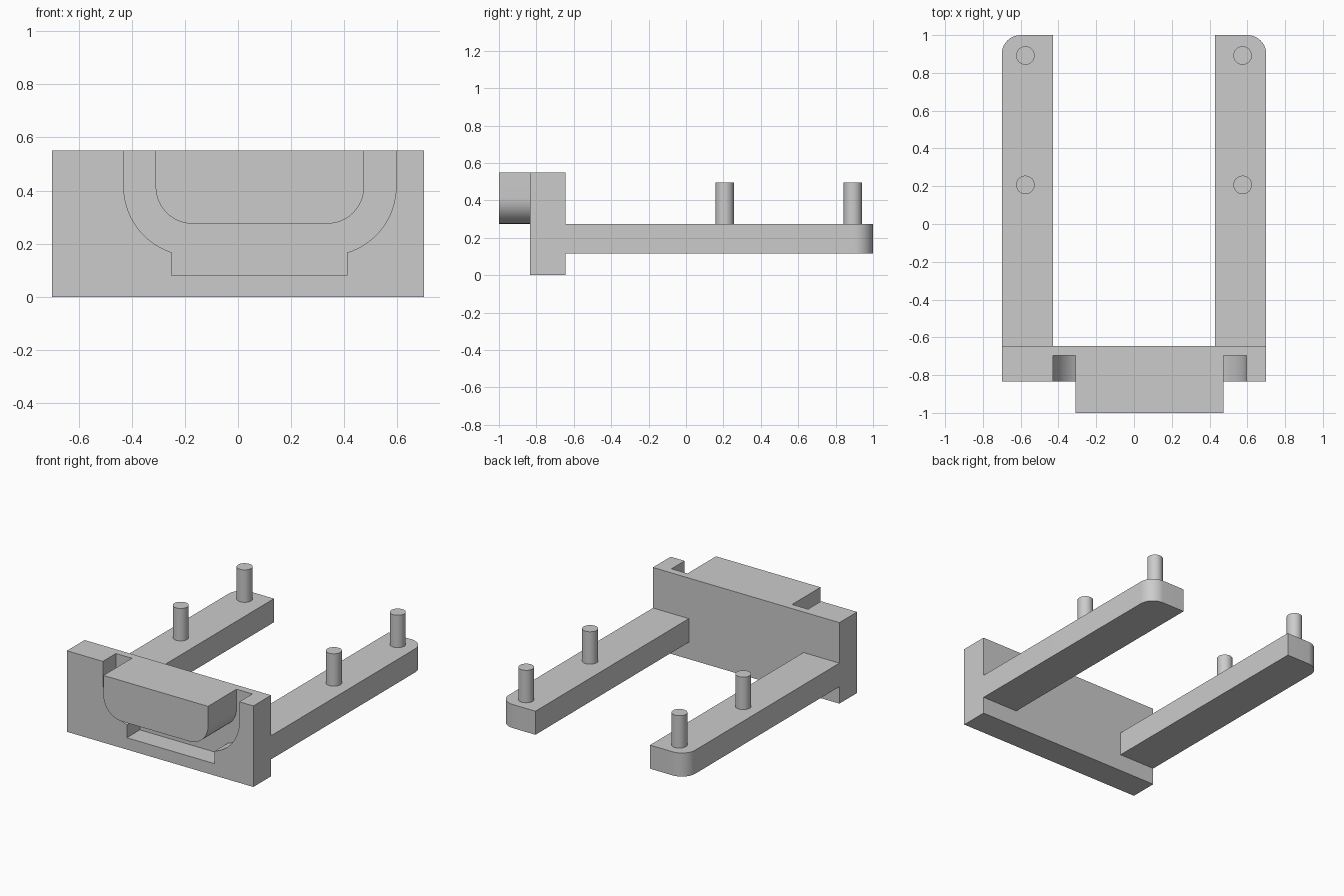
import bpy, bmesh
from math import sin, cos, pi, radians, asin

cube = bpy.data.objects.get("Cube")
if cube:
    bpy.data.objects.remove(cube, do_unlink=True)

grey = bpy.data.materials.new("plain grey")
grey.use_nodes = True
colour = (0.6, 0.6, 0.6, 1)
grey.diffuse_color = colour
grey.node_tree.nodes["Principled BSDF"].inputs["Base Color"].default_value = colour


def arc(cx, cy, r, start, end, steps=16):
    """Points along an arc, angles in radians."""
    angles = [start + (end - start) * i / steps for i in range(steps + 1)]
    return [(cx + r * cos(a), cy + r * sin(a)) for a in angles]


def prism(name, outline, low, high, axis="z"):
    """Extrude a closed outline along z, or an x-z outline along y."""
    def place(p, d):
        return (p[0], p[1], d) if axis == "z" else (p[0], d, p[1])
    bm = bmesh.new()
    bottom = [bm.verts.new(place(p, low)) for p in outline]
    top = [bm.verts.new(place(p, high)) for p in outline]
    bm.faces.new(bottom)
    bm.faces.new(top)
    for i in range(len(outline)):
        j = (i + 1) % len(outline)
        bm.faces.new((bottom[i], bottom[j], top[j], top[i]))
    bmesh.ops.recalc_face_normals(bm, faces=bm.faces)
    mesh = bpy.data.meshes.new(name)
    bm.to_mesh(mesh)
    bm.free()
    mesh.materials.append(grey)
    obj = bpy.data.objects.new(name, mesh)
    bpy.context.collection.objects.link(obj)
    return obj


def smooth(obj):
    bpy.ops.object.select_all(action="DESELECT")
    obj.select_set(True)
    bpy.context.view_layer.objects.active = obj
    bpy.ops.object.shade_smooth_by_angle(angle=radians(30))


# Shared layout of the end block
FRONT, POCKET_BACK, BACK = -0.835, -0.695, -0.645
WIDTH, HEIGHT = 0.70, 0.55
LEFT_C, RIGHT_C, ARC_Z = 0.335, -0.17, 0.415
INNER_R, OUTER_R = 0.14, 0.26
SLOT_LEFT, SLOT_RIGHT, SLOT_Z = 0.41, -0.25, 0.08

# End block with a pocket cut from the front
block = prism("end_block", [(-WIDTH, 0), (WIDTH, 0), (WIDTH, HEIGHT), (-WIDTH, HEIGHT)],
              FRONT, BACK, "y")
right_end = 1.5 * pi - asin((RIGHT_C - SLOT_RIGHT) / OUTER_R)
left_start = 1.5 * pi + asin((SLOT_LEFT - LEFT_C) / OUTER_R)
pocket = ([(RIGHT_C - OUTER_R, HEIGHT + 0.1)]
          + arc(RIGHT_C, ARC_Z, OUTER_R, pi, right_end)
          + [(SLOT_RIGHT, SLOT_Z), (SLOT_LEFT, SLOT_Z)]
          + arc(LEFT_C, ARC_Z, OUTER_R, left_start, 2 * pi)
          + [(LEFT_C + OUTER_R, HEIGHT + 0.1)])
cutter = prism("pocket_cutter", pocket, FRONT - 0.1, POCKET_BACK, "y")
cut = block.modifiers.new("pocket", "BOOLEAN")
cut.operation = "DIFFERENCE"
cut.solver = "EXACT"
cut.object = cutter
bpy.context.view_layer.objects.active = block
bpy.ops.object.modifier_apply(modifier=cut.name)
bpy.data.objects.remove(cutter, do_unlink=True)
smooth(block)

# Tongue standing out of the pocket
tongue = ([(RIGHT_C - INNER_R, HEIGHT)]
          + arc(RIGHT_C, ARC_Z, INNER_R, pi, 1.5 * pi)
          + arc(LEFT_C, ARC_Z, INNER_R, 1.5 * pi, 2 * pi)
          + [(LEFT_C + INNER_R, HEIGHT)])
smooth(prism("tongue", tongue, -1, POCKET_BACK, "y"))

# Two arms, each with a rounded outer corner and two pins
ARM_LOW, ARM_TOP, INNER_X, CORNER = 0.115, 0.275, 0.43, 0.1
for side, s in (("left", 1), ("right", -1)):
    outline = ([(INNER_X, BACK), (WIDTH, BACK)]
               + arc(WIDTH - CORNER, 1 - CORNER, CORNER, 0, pi / 2)
               + [(INNER_X, 1)])
    smooth(prism(side + "_arm", [(s * x, y) for x, y in outline], ARM_LOW, ARM_TOP))
    for place, y in (("front", 0.207), ("back", 0.892)):
        circle = arc(s * 0.575, y, 0.049, 0, 2 * pi, 40)[:-1]
        smooth(prism(f"{side}_{place}_pin", circle, ARM_TOP, 0.495))
